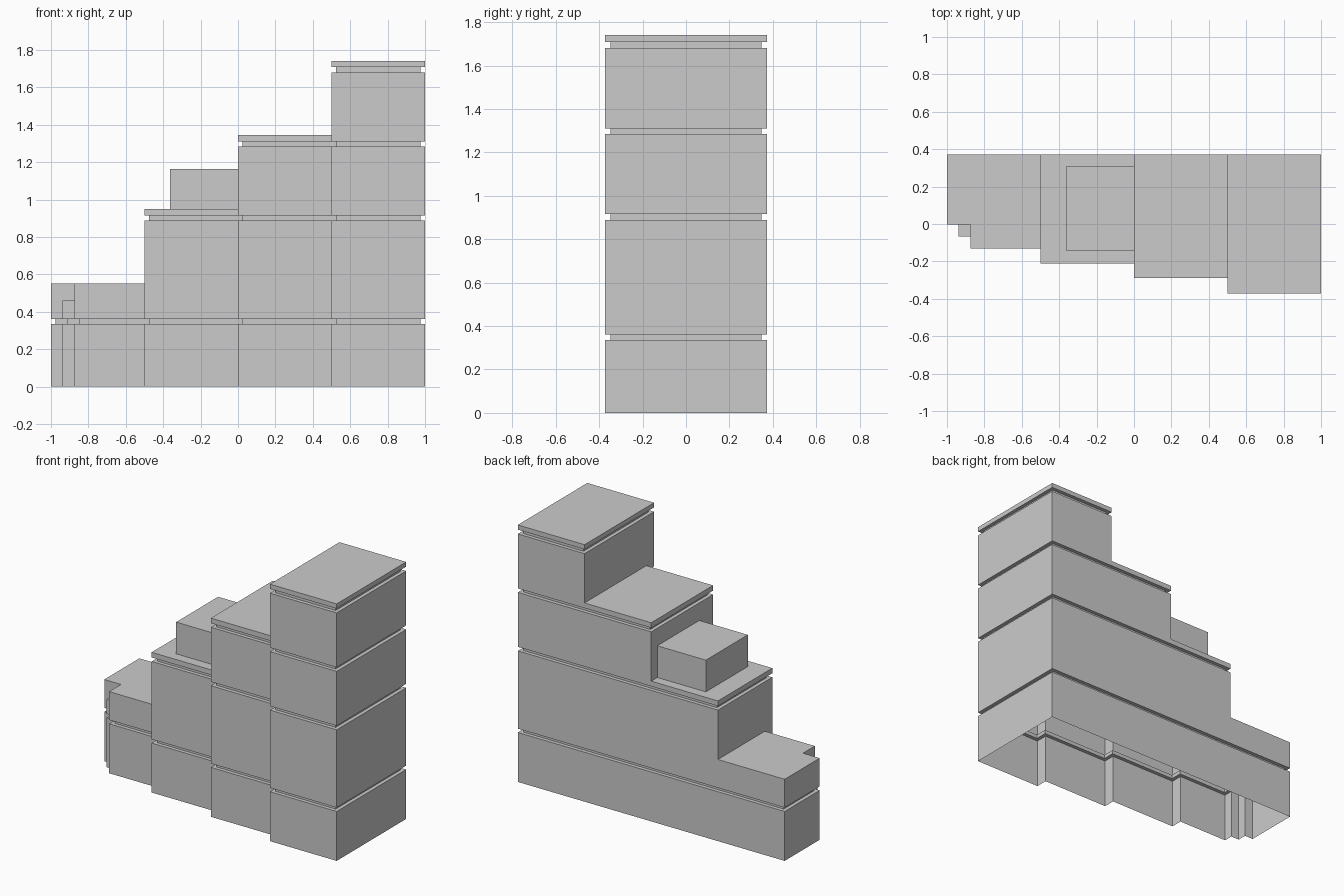
import bpy, bmesh
from mathutils import Vector

if "Cube" in bpy.data.objects:
    bpy.data.objects.remove(bpy.data.objects["Cube"])

BACK, GAP = 0.372, 0.025


def inset(outline, d):
    """Offset a right-angled, counter-clockwise outline inwards."""
    pts = [Vector(p) for p in outline]
    out = []
    for i, p in enumerate(pts):
        a = (p - pts[i - 1]).normalized()
        b = (pts[(i + 1) % len(pts)] - p).normalized()
        out.append(p + d * Vector((-a.y - b.y, a.x + b.x)))
    return out


def rect(x0, x1, y0, y1):
    return [(x0, y0), (x1, y0), (x1, y1), (x0, y1)]


def make_stage(name, outline, profile, roof):
    """Walls following (z, inset) rings round the outline, plus a flat roof."""
    bm = bmesh.new()
    previous = None
    for z, d in profile:
        ring = [bm.verts.new((x, y, z)) for x, y in inset(outline, d)]
        if previous:
            n = len(ring)
            for i in range(n):
                j = (i + 1) % n
                bm.faces.new((previous[i], previous[j], ring[j], ring[i]))
        previous = ring
    top = profile[-1][0]
    bm.faces.new([bm.verts.new((x, y, top)) for x, y in roof])
    bmesh.ops.remove_doubles(bm, verts=bm.verts, dist=1e-5)
    mesh = bpy.data.meshes.new(name)
    bm.to_mesh(mesh)
    bm.free()
    obj = bpy.data.objects.new(name, mesh)
    bpy.context.collection.objects.link(obj)


def grooved(z0, g0, g1, z1):
    """Wall profile with one recessed band between g0 and g1."""
    return [(z0, 0), (g0, 0), (g0, GAP), (g1, GAP), (g1, 0), (z1, 0)]


# Stepped front edge, from the left end to the right end
step3 = [(0.5, -0.29), (0.5, -0.372), (1, -0.372), (1, BACK)]
step2 = [(0, -0.21), (0, -0.29)] + step3
step1 = [(-0.5, -0.13), (-0.5, -0.21)] + step2
wing = [(-1, BACK), (-1, -0.003), (-0.875, -0.003), (-0.875, -0.13)]
base = [(-1, BACK), (-1, -0.003), (-0.937, -0.003), (-0.937, -0.067),
        (-0.875, -0.067), (-0.875, -0.13)] + step1

# Ground floor with the low corner block
make_stage("ground_floor", base, grooved(0, 0.335, 0.361, 0.46),
           rect(-0.937, -0.875, -0.067, -0.003))

# Low wing at the left end
make_stage("low_wing", wing + step1, [(0.46, 0), (0.553, 0)],
           wing + [(-0.5, -0.13), (-0.5, BACK)])

# Rising terraces
make_stage("first_terrace", [(-0.5, BACK), (-0.5, -0.21)] + step2,
           grooved(0.553, 0.888, 0.915, 0.95), rect(-0.5, 0, -0.21, BACK))
make_stage("second_terrace", [(0, BACK), (0, -0.29)] + step3,
           grooved(0.95, 1.284, 1.311, 1.346), rect(0, 0.5, -0.29, BACK))
top = rect(0.5, 1, -0.372, BACK)
make_stage("top_tower", top, grooved(1.346, 1.68, 1.709, 1.741), top)

# Rooftop room on the first terrace
room = rect(-0.364, 0, -0.142, 0.307)
make_stage("rooftop_room", room, [(0.95, 0), (1.165, 0)], room)
